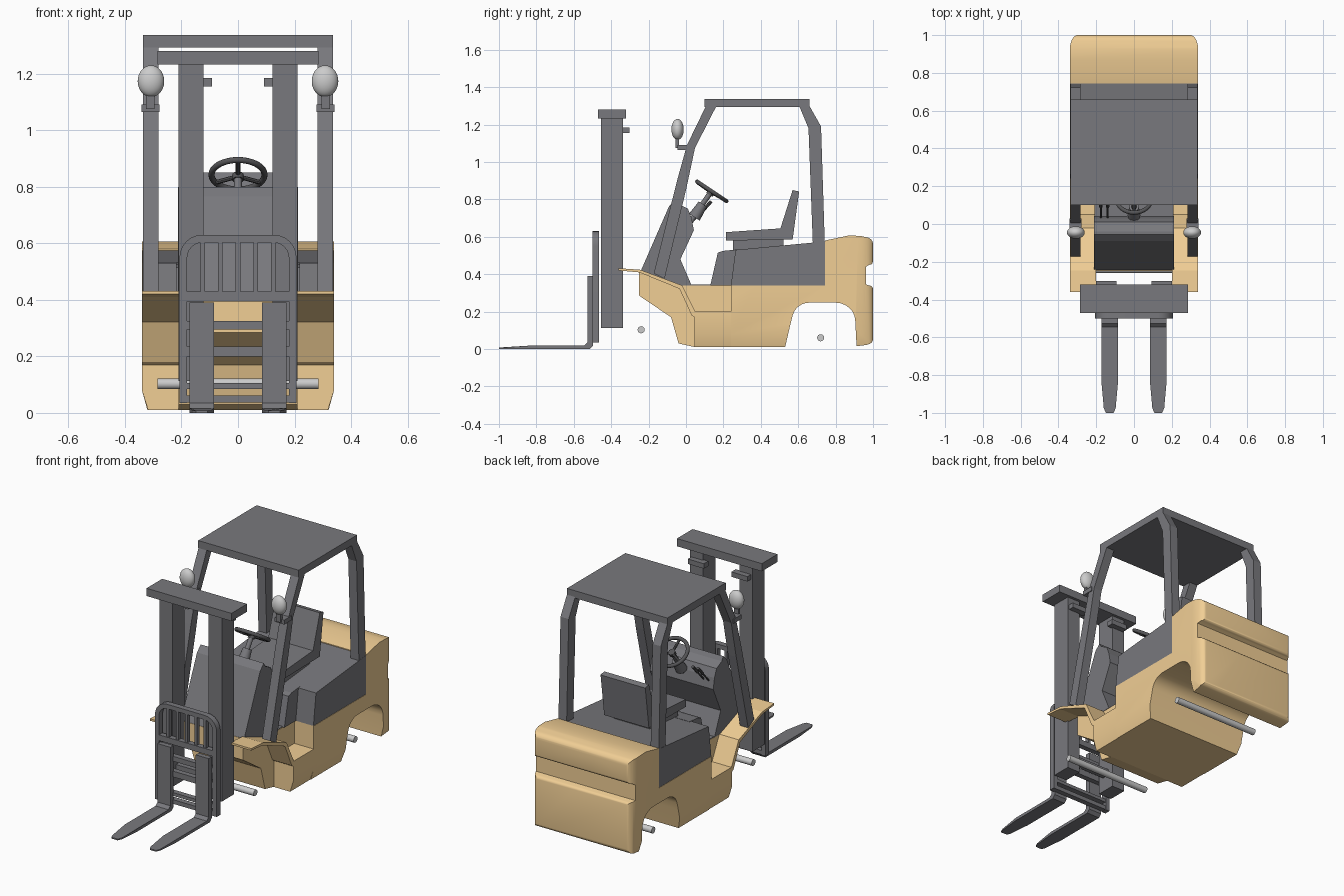
import bpy, bmesh, math
from mathutils import Vector

if "Cube" in bpy.data.objects:
    bpy.data.objects.remove(bpy.data.objects["Cube"])


def paint(name, r, g, b):
    m = bpy.data.materials.new(name)
    m.diffuse_color = (r, g, b, 1)
    m.use_nodes = True
    m.node_tree.nodes["Principled BSDF"].inputs["Base Color"].default_value = m.diffuse_color
    return m


TAN = paint("tan_paint", 0.88, 0.62, 0.30)
DARK = paint("dark_grey", 0.19, 0.19, 0.205)
DARKER = paint("wheel_grey", 0.09, 0.09, 0.095)


def finish(name, bm, mirror=False, mat=DARK, smooth=None):
    bmesh.ops.recalc_face_normals(bm, faces=bm.faces)
    me = bpy.data.meshes.new(name)
    bm.to_mesh(me)
    bm.free()
    ob = bpy.data.objects.new(name, me)
    bpy.context.collection.objects.link(ob)
    if mat:
        me.materials.append(mat)
    if mirror:
        ob.modifiers.new("mirror", 'MIRROR').use_mirror_merge = False
    if smooth:
        shade(ob, smooth)
    return ob


def shade(ob, angle=30):
    bpy.ops.object.select_all(action='DESELECT')
    bpy.context.view_layer.objects.active = ob
    ob.select_set(True)
    bpy.ops.object.shade_smooth_by_angle(angle=math.radians(angle))


def prism(name, pts, a, b, axis='x', **kw):
    """Extrude a 2D outline from a to b: x takes (y,z), y takes (x,z), z takes (x,y)."""
    put = {'x': lambda p, t: (t, p[0], p[1]),
           'y': lambda p, t: (p[0], t, p[1]),
           'z': lambda p, t: (p[0], p[1], t)}[axis]
    bm = bmesh.new()
    lo = [bm.verts.new(put(p, a)) for p in pts]
    hi = [bm.verts.new(put(p, b)) for p in pts]
    bm.faces.new(lo)
    bm.faces.new(hi[::-1])
    n = len(pts)
    for i in range(n):
        bm.faces.new((lo[i], lo[(i + 1) % n], hi[(i + 1) % n], hi[i]))
    return finish(name, bm, **kw)


def box(name, x, y, z, **kw):
    return prism(name, [(y[0], z[0]), (y[1], z[0]), (y[1], z[1]), (y[0], z[1])], x[0], x[1], **kw)


def rod(name, p, q, r, sides=16, r2=None, **kw):
    p, q = Vector(p), Vector(q)
    bm = bmesh.new()
    bmesh.ops.create_cone(bm, cap_ends=True, segments=sides, radius1=r, radius2=r2 or r, depth=(q - p).length)
    bm.transform((q - p).to_track_quat('Z', 'Y').to_matrix().to_4x4())
    bmesh.ops.translate(bm, verts=bm.verts, vec=(p + q) / 2)
    return finish(name, bm, smooth=40, **kw)


def corner(cx, cy, rx, ry, a0, a1, n=6):
    """Arc points from angle a0 to a1 in degrees."""
    return [(cx + rx * math.cos(math.radians(a0 + (a1 - a0) * i / n)),
             cy + ry * math.sin(math.radians(a0 + (a1 - a0) * i / n))) for i in range(n + 1)]


def intersect(ob, cutter):
    m = ob.modifiers.new("trim", 'BOOLEAN')
    m.operation, m.object, m.solver = 'INTERSECT', cutter, 'EXACT'
    bpy.context.view_layer.objects.active = ob
    bpy.ops.object.modifier_apply(modifier=m.name)
    bpy.data.objects.remove(cutter)


# Main body and counterweight: side profile trimmed by plan and front outlines
profile = ([(0.24, 0.01), (0.53, 0.01), (0.56, 0.14)] + corner(0.66, 0.16, 0.092, 0.088, 165, 90)
           + corner(0.80, 0.15, 0.105, 0.098, 90, 0) + [(0.912, 0.015), (0.965, 0.022)]
           + corner(0.97, 0.055, 0.03, 0.03, -60, 0, 3) + corner(0.98, 0.32, 0.02, 0.02, 0, 90, 3)
           + [(0.962, 0.345), (0.962, 0.44)] + corner(0.98, 0.47, 0.02, 0.02, -90, 0, 3)
           + corner(0.96, 0.56, 0.04, 0.038, 0, 75) + [(0.93, 0.605), (0.87, 0.607), (0.743, 0.58), (0.743, 0.34), (0.24, 0.34)])
body = prism("counterweight_body", profile, -0.345, 0.345, mat=TAN)
rear = corner(0.30, 0.92, 0.04, 0.08, 0, 90, 8)
plan = [(0.34, 0.0)] + rear + [(-x, y) for x, y in rear[::-1]] + [(-0.34, 0.0)]
front = [(0.318, 0.0), (0.34, 0.08), (0.34, 0.8), (-0.34, 0.8), (-0.34, 0.08), (-0.318, 0.0)]
intersect(body, prism("plan_cutter", plan, -0.1, 0.9, 'z', mat=TAN))
intersect(body, prism("front_cutter", front, -0.1, 1.2, 'y', mat=TAN))
shade(body, 32)

# Front chassis, side steps and fenders
prism("front_chassis", [(-0.25, 0.415), (-0.25, 0.285), (-0.08, 0.17), (-0.04, 0.03), (0.05, 0.01),
                        (0.25, 0.01), (0.25, 0.34), (-0.03, 0.34)], -0.21, 0.21, mat=TAN)
prism("side_step", [(0.20, 0.01), (0.318, 0.01), (0.34, 0.08), (0.34, 0.20), (0.20, 0.20)],
      0.045, 0.245, 'y', mirror=True, mat=TAN, smooth=32)
prism("front_fender", [(-0.36, 0.432), (-0.245, 0.424), (-0.02, 0.34), (0.05, 0.20), (0.045, 0.17),
                       (0.03, 0.18), (-0.035, 0.322), (-0.25, 0.41), (-0.36, 0.42)], 0.20, 0.34, mirror=True, mat=TAN)

# Axles
rod("front_axle", (-0.285, -0.24, 0.103), (0.285, -0.24, 0.103), 0.019, mat=None)
rod("rear_axle", (-0.285, 0.72, 0.06), (0.285, 0.72, 0.06), 0.019, mat=None)

# Engine hood and seat
prism("hood", [(0.24, 0.34), (0.265, 0.53), (0.743, 0.575), (0.743, 0.34)], -0.338, 0.338)
prism("hood_front", [(0.13, 0.34), (0.17, 0.515), (0.20, 0.525), (0.28, 0.533), (0.28, 0.34)], -0.22, 0.22)
box("seat_mount", (-0.12, 0.12), (0.25, 0.52), (0.53, 0.585))
prism("seat", [(0.215, 0.58), (0.215, 0.625), (0.505, 0.645), (0.57, 0.85), (0.605, 0.842), (0.57, 0.585)], -0.15, 0.15)

# Front cowl, footwell floor and controls
box("footwell_floor", (-0.208, 0.208), (-0.03, 0.16), (0.335, 0.344))
prism("cowl", [(-0.245, 0.41), (-0.09, 0.765), (-0.055, 0.80), (-0.04, 0.775), (0.01, 0.75), (0.03, 0.70),
               (0.042, 0.635), (-0.03, 0.48), (0.03, 0.34), (-0.05, 0.34)], -0.212, 0.212)
rod("steering_column", (0, 0.0, 0.645), (0, 0.132, 0.838), 0.014)
rod("column_boot", (0, 0.045, 0.705), (0, 0.09, 0.775), 0.034, r2=0.026)
for i, x in enumerate((-0.175, -0.14)):
    rod(f"lever_{i}", (x, 0.015, 0.66), (x, 0.10, 0.75), 0.005, 8, mat=DARKER)
    rod(f"lever_knob_{i}", (x, 0.09, 0.74), (x, 0.135, 0.79), 0.009, 8, mat=DARKER)
tilt = -math.atan2(0.11, 0.165)
bpy.ops.mesh.primitive_torus_add(major_radius=0.094, minor_radius=0.011, major_segments=32, minor_segments=10,
                                 location=(0, 0.138, 0.843), rotation=(tilt, 0, 0))
wheel = bpy.context.object
wheel.name = "steering_wheel"
wheel.data.materials.append(DARKER)
shade(wheel, 60)
hub = Vector((0, 0.134, 0.837))
for i, a in enumerate((30, 150, 270)):
    u, v = math.cos(math.radians(a)) * 0.092, math.sin(math.radians(a)) * 0.092
    rod(f"wheel_spoke_{i}", hub, hub + Vector((u, v * math.cos(tilt), v * math.sin(tilt) + 0.004)), 0.008, 8, mat=DARKER)
axis = Vector((0, 0.555, 0.832))
rod("wheel_hub", hub - axis * 0.015, hub + axis * 0.008, 0.02, mat=DARKER)

# Overhead guard
box("guard_roof", (-0.337, 0.337), (0.10, 0.66), (1.293, 1.338))
prism("guard_front_pillar", [(0.107, 1.30), (0.005, 1.09), (-0.048, 0.90), (-0.172, 0.405), (-0.115, 0.375),
                             (0.0, 0.85), (0.048, 1.075), (0.163, 1.30)], 0.282, 0.337, mirror=True)
prism("guard_rear_pillar", [(0.605, 1.30), (0.66, 1.30), (0.722, 1.19), (0.742, 0.565), (0.678, 0.565),
                            (0.655, 1.18)], 0.282, 0.337, mirror=True)

# Head lamps on the front pillars
box("lamp_bracket", (0.278, 0.342), (-0.045, 0.03), (1.065, 1.092), mirror=True)
box("lamp_stem", (0.295, 0.325), (-0.055, -0.037), (1.075, 1.14), mirror=True)
bm = bmesh.new()
bmesh.ops.create_uvsphere(bm, u_segments=24, v_segments=14, radius=1)
bmesh.ops.scale(bm, verts=bm.verts, vec=(0.047, 0.033, 0.056))
bmesh.ops.translate(bm, verts=bm.verts, vec=(0.308, -0.045, 1.174))
finish("head_lamp", bm, mirror=True, smooth=60, mat=None)

# Mast
box("mast_rail", (0.122, 0.21), (-0.455, -0.337), (0.112, 1.24), mirror=True)
box("mast_stop", (0.092, 0.20), (-0.345, -0.303), (1.155, 1.185), mirror=True)
box("mast_top_beam", (-0.285, 0.285), (-0.47, -0.32), (1.233, 1.28))
box("mast_cross_bar", (-0.15, 0.15), (-0.42, -0.37), (0.20, 0.235))


# Carriage with load backrest
def arch(w, top, r, bottom):
    return ([(-w, bottom)] + corner(-w + r, top - r, r, r, 180, 90)
            + corner(w - r, top - r, r, r, 90, 0) + [(w, bottom)])


prism("backrest_frame", arch(0.207, 0.63, 0.08, 0.035) + arch(0.18, 0.603, 0.055, 0.035)[::-1],
      -0.50, -0.465, 'y', smooth=30)
for i in range(5):
    x = (i - 2) * 0.062
    box(f"backrest_bar_{i}", (x - 0.008, x + 0.008), (-0.495, -0.47), (0.41, 0.61))
for i, (z0, z1) in enumerate(((0.395, 0.43), (0.295, 0.325), (0.20, 0.235), (0.085, 0.105), (0.037, 0.062))):
    box(f"carriage_bar_{i}", (-0.19, 0.19), (-0.50, -0.467), (z0, z1))

# Forks: upright shank, heel and tapered blade
prism("fork_shank", [(-0.497, 0.39), (-0.527, 0.39), (-0.527, 0.035), (-0.545, 0.018), (-0.545, 0.0),
                     (-0.515, 0.0), (-0.497, 0.018)], 0.085, 0.172, mirror=True)
blade = [(0.085, -0.54), (0.085, -0.84), (0.097, -0.975), (0.108, -1.0), (0.149, -1.0), (0.16, -0.975), (0.172, -0.84), (0.172, -0.54)]
fork = prism("fork_blade", blade, 0.0, 0.018, 'z', mirror=True)
for v in fork.data.vertices:
    if v.co.z > 0.01 and v.co.y < -0.9:
        v.co.z = 0.008
